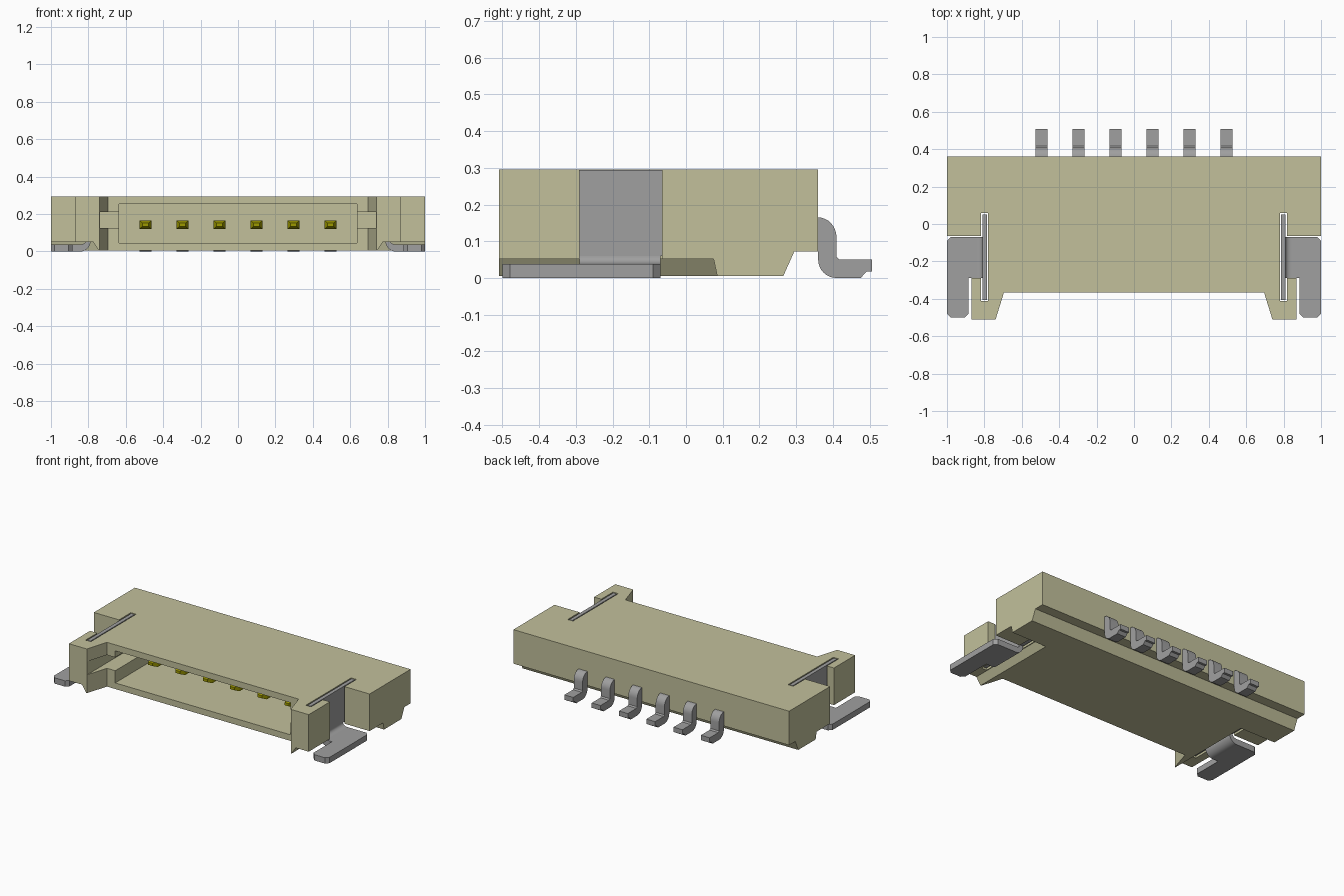
import bpy, bmesh, math

old = bpy.data.objects.get("Cube")
if old:
    bpy.data.objects.remove(old, do_unlink=True)


def material(name, rgb, metallic=0.0):
    m = bpy.data.materials.new(name)
    m.use_nodes = True
    m.diffuse_color = (*rgb, 1)
    bsdf = m.node_tree.nodes["Principled BSDF"]
    bsdf.inputs["Base Color"].default_value = (*rgb, 1)
    bsdf.inputs["Roughness"].default_value = 0.6
    return m


BEIGE = material("beige plastic", (0.54, 0.53, 0.33))
GREY = material("grey metal", (0.35, 0.35, 0.35))
GOLD = material("dark gold", (0.34, 0.32, 0.0))


def loft(name, rings, mat):
    """Skin equal-length rings of points into a closed solid."""
    bm = bmesh.new()
    vs = [[bm.verts.new(p) for p in ring] for ring in rings]
    n = len(vs[0])
    for a, b in zip(vs, vs[1:]):
        for i in range(n):
            j = (i + 1) % n
            bm.faces.new((a[i], a[j], b[j], b[i]))
    bm.faces.new(vs[0][::-1])
    bm.faces.new(vs[-1])
    bmesh.ops.recalc_face_normals(bm, faces=bm.faces)
    me = bpy.data.meshes.new(name)
    bm.to_mesh(me)
    bm.free()
    me.materials.append(mat)
    ob = bpy.data.objects.new(name, me)
    bpy.context.collection.objects.link(ob)
    return ob


def prism(name, pts, axis, lo, hi, mat):
    """Extrude a 2D profile along an axis."""
    place = {"x": lambda p, t: (t, p[0], p[1]),
             "y": lambda p, t: (p[0], t, p[1]),
             "z": lambda p, t: (p[0], p[1], t)}[axis]
    return loft(name, [[place(p, t) for p in pts] for t in (lo, hi)], mat)


def rect(x0, x1, y0, y1):
    return [(x0, y0), (x1, y0), (x1, y1), (x0, y1)]


def box(name, x, y, z, mat):
    return prism(name, rect(*x, *y), "z", *z, mat)


def arc(cx, cy, rx, ry, a0, a1, n=8):
    return [(cx + rx * math.cos(math.radians(a0 + (a1 - a0) * i / n)),
             cy + ry * math.sin(math.radians(a0 + (a1 - a0) * i / n))) for i in range(n + 1)]


def activate(ob):
    bpy.ops.object.select_all(action="DESELECT")
    ob.select_set(True)
    bpy.context.view_layer.objects.active = ob


def smooth(ob):
    activate(ob)
    bpy.ops.object.shade_smooth_by_angle(angle=math.radians(30))


def cut(ob, cutter):
    mod = ob.modifiers.new("cut", "BOOLEAN")
    mod.operation, mod.solver, mod.object = "DIFFERENCE", "EXACT", cutter
    activate(ob)
    bpy.ops.object.modifier_apply(modifier=mod.name)
    bpy.data.objects.remove(cutter, do_unlink=True)


# Housing: stepped outline with two front ears
half = [(1, 0.36), (1, -0.065), (0.80, -0.065), (0.80, -0.29),
        (0.87, -0.29), (0.87, -0.51), (0.74, -0.51), (0.695, -0.365)]
outline = half + [(-x, y) for x, y in reversed(half)]
housing = prism("housing", outline, "z", 0.005, 0.295, BEIGE)

# Undercut along the rear bottom edge
cut(housing, prism("rear_cutter", [(0.26, -0.006), (0.295, 0.072), (0.5, 0.072), (0.5, -0.006)],
                   "x", -1.2, 1.2, BEIGE))
# Front cavity with a keying slot at each end
cut(housing, box("cavity_cutter", (-0.635, 0.635), (-0.6, 0.2), (0.045, 0.255), BEIGE))
cut(housing, box("key_cutter", (-0.739, 0.739), (-0.6, -0.1), (0.125, 0.212), BEIGE))
for s in (1, -1):
    # Tapered relief above each solder foot
    low = [(s * x, y, -0.004) for x, y in rect(0.738, 1.2, -0.7, 0.087)]
    high = [(s * x, y, 0.052) for x, y in rect(0.775, 1.2, -0.7, 0.075)]
    cut(housing, loft("relief_cutter", [low, high], BEIGE))
    # Narrow slot for the solder tab
    cut(housing, box("tab_cutter", sorted((s * 0.78, s * 0.818)), (-0.412, 0.058),
                     (-0.1, 0.4), BEIGE))

# Solder tabs: upright plate, bend and flat foot
bend = arc(0.842, 0.06, 0.055, 0.06, 180, 270) + arc(0.842, 0.06, 0.031, 0.022, 270, 180)
foot = [(0.842, -0.07), (0.98, -0.07), (1, -0.09), (1, -0.48), (0.98, -0.5),
        (0.905, -0.5), (0.885, -0.48), (0.885, -0.29), (0.842, -0.29)]
for side, s in (("left", 1), ("right", -1)):
    box(side + "_tab_plate", sorted((s * 0.787, s * 0.811)), (-0.405, 0.052), (0.06, 0.294), GREY)
    smooth(prism(side + "_tab_bend", [(s * x, z) for x, z in bend], "y", -0.29, -0.07, GREY))
    prism(side + "_tab_foot", [(s * x, y) for x, y in foot], "z", 0, 0.038, GREY)

# Rear leads and the contact pins in the cavity
lead = (arc(0.36, 0.11, 0.05, 0.055, 90, 0) + [(0.41, 0.058), (0.418, 0.05), (0.507, 0.05),
        (0.507, 0.018), (0.492, 0.018), (0.476, 0)] + arc(0.41, 0.05, 0.05, 0.05, 270, 180))
for i in range(6):
    x = (i - 2.5) * 0.198
    smooth(prism(f"lead_{i + 1}", lead, "x", x - 0.032, x + 0.032, GREY))
    rings = [[(px, y, pz) for px, pz in rect(x - w, x + w, 0.143 - h, 0.143 + h)]
             for y, w, h in ((-0.2, 0.016, 0.009), (-0.17, 0.032, 0.022), (0.22, 0.032, 0.022))]
    loft(f"contact_pin_{i + 1}", rings, GOLD)
